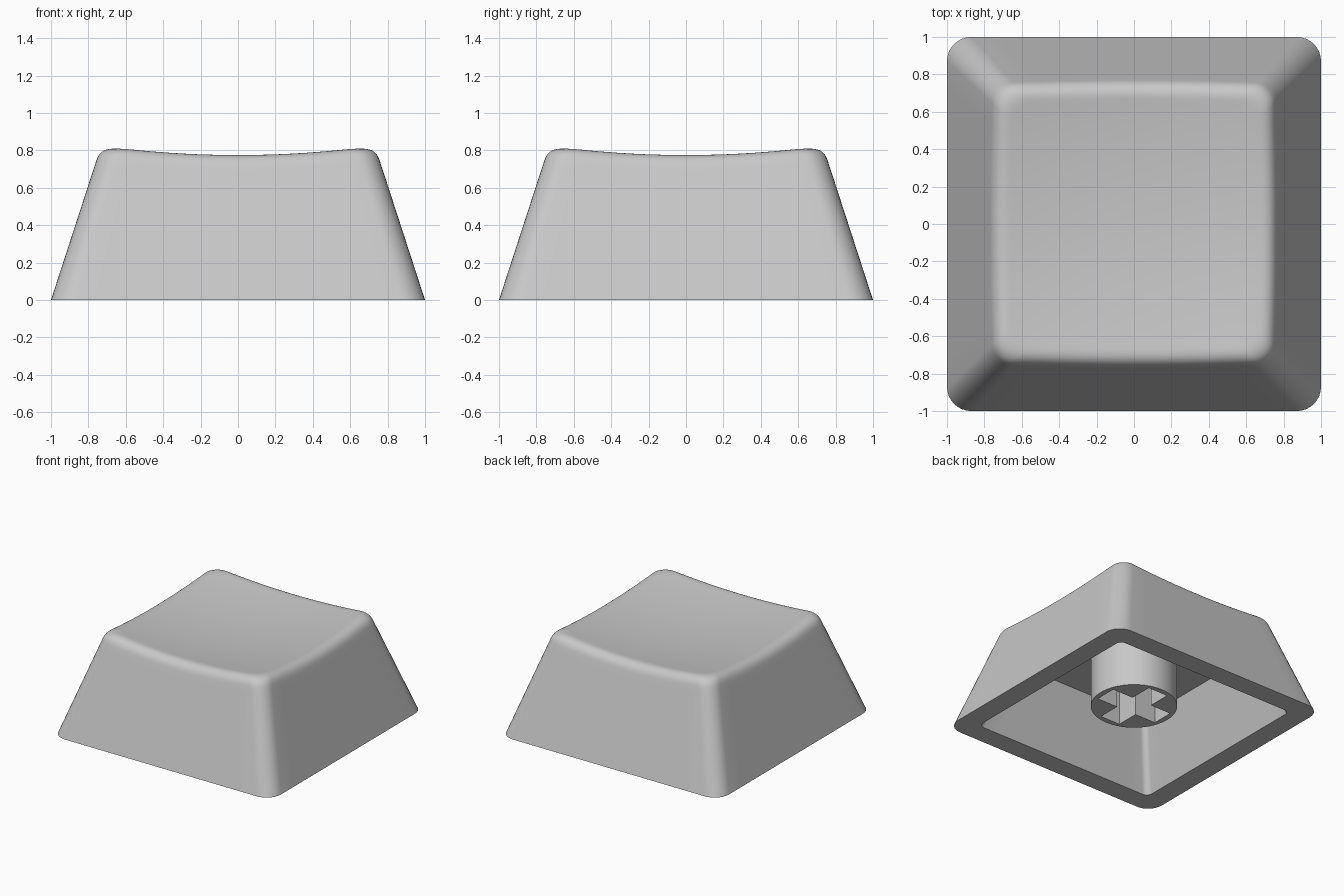
import bpy, bmesh, math
from mathutils import Vector

if "Cube" in bpy.data.objects:
    bpy.data.objects.remove(bpy.data.objects["Cube"])

SLOPE = 0.325          # inward lean of the walls per unit of height
CORNER_SEGS, SIDE_SEGS = 8, 12

grey = bpy.data.materials.new("light grey plastic")
grey.diffuse_color = (0.58, 0.58, 0.58, 1)
grey.use_nodes = True
grey.node_tree.nodes["Principled BSDF"].inputs["Base Color"].default_value = grey.diffuse_color


def dish(x, y):
    """Height of the scooped top surface."""
    return 0.73 + 0.097 * (x * x + y * y)


def rounded_square(half, radius):
    """Outline points, counter-clockwise, evenly split on sides and corners."""
    pts = []
    c = half - radius
    for q in range(4):
        a0 = q * math.pi / 2
        cx, cy = [(c, c), (-c, c), (-c, -c), (c, -c)][q]
        for i in range(CORNER_SEGS + 1):
            a = a0 + math.pi / 2 * i / CORNER_SEGS
            pts.append(Vector((cx + radius * math.cos(a), cy + radius * math.sin(a), 0)))
        nx, ny = [(-c, c), (-c, -c), (c, -c), (c, c)][q]
        start = pts[-1].copy()
        step = Vector((nx - cx, ny - cy, 0))
        for i in range(1, SIDE_SEGS):
            pts.append(start + step * i / SIDE_SEGS)
    return pts


COUNT = len(rounded_square(1, 0.13))


def wall_point(i, inset):
    p = rounded_square(1 - inset, 0.13 - 0.06 * inset)[i]
    p.z = inset / SLOPE
    return p


def outer_column(i):
    """Points from the bottom edge, up the wall, over the rounded lip, to the dish."""
    d = 0.25
    for _ in range(12):
        p = wall_point(i, d)
        d = SLOPE * dish(p.x, p.y)
    peak = wall_point(i, d)
    low = wall_point(i, d - 0.024)
    high = wall_point(i, d + 0.075)
    high.z = dish(high.x, high.y)
    col = [wall_point(i, 0), wall_point(i, d - 0.036)]
    for k in range(9):
        t = k / 8
        col.append(low * (1 - t) ** 2 + peak * 2 * t * (1 - t) + high * t * t)
    for s in (0.97, 0.88, 0.76, 0.63, 0.5, 0.37, 0.24, 0.12):
        x, y = high.x * s, high.y * s
        col.append(Vector((x, y, dish(x, y))))
    return col


def finish(name, bm):
    bmesh.ops.recalc_face_normals(bm, faces=bm.faces[:])
    me = bpy.data.meshes.new(name)
    bm.to_mesh(me)
    bm.free()
    ob = bpy.data.objects.new(name, me)
    bpy.context.collection.objects.link(ob)
    me.materials.append(grey)
    return ob


def smooth(ob):
    bpy.ops.object.select_all(action='DESELECT')
    ob.select_set(True)
    bpy.context.view_layer.objects.active = ob
    bpy.ops.object.shade_smooth_by_angle(angle=math.radians(32))


# Hollow shell: ceiling, inner wall, bottom rim, outer wall, lip and dish
CEILING = 0.54
inner_top = rounded_square(0.83 - SLOPE * CEILING, 0.045)
inner_low = rounded_square(0.83, 0.05)
bm = bmesh.new()
columns = []
for i in range(COUNT):
    top = inner_top[i] + Vector((0, 0, CEILING))
    columns.append([bm.verts.new(p) for p in [top, inner_low[i]] + outer_column(i)])
centre = bm.verts.new((0, 0, dish(0, 0)))
for i in range(COUNT):
    a, b = columns[i], columns[(i + 1) % COUNT]
    for j in range(len(a) - 1):
        bm.faces.new((a[j], b[j], b[j + 1], a[j + 1]))
    bm.faces.new((a[-1], b[-1], centre))
bm.faces.new([c[0] for c in columns])
smooth(finish("cap_shell", bm))

# Round stem hanging from the ceiling
bm = bmesh.new()
bmesh.ops.create_cone(bm, cap_ends=True, segments=64, radius1=0.325, radius2=0.325, depth=0.45)
bmesh.ops.translate(bm, verts=bm.verts[:], vec=(0, 0, 0.11 + 0.225))
stem = finish("stem", bm)

# Cross-shaped socket cut into the stem
L, W = 0.28, 0.09
cross = [(L, -W), (L, W), (W, W), (W, L), (-W, L), (-W, W),
         (-L, W), (-L, -W), (-W, -W), (-W, -L), (W, -L), (W, -W)]
bm = bmesh.new()
face = bm.faces.new([bm.verts.new((x, y, 0.0)) for x, y in cross])
ext = bmesh.ops.extrude_face_region(bm, geom=[face])
for v in ext["geom"]:
    if isinstance(v, bmesh.types.BMVert):
        v.co.z = 0.5
cutter = finish("socket_cutter", bm)
cut = stem.modifiers.new("socket", 'BOOLEAN')
cut.operation = 'DIFFERENCE'
cut.solver = 'EXACT'
cut.object = cutter
bpy.ops.object.select_all(action='DESELECT')
stem.select_set(True)
bpy.context.view_layer.objects.active = stem
bpy.ops.object.modifier_apply(modifier=cut.name)
bpy.data.objects.remove(cutter, do_unlink=True)
smooth(stem)
